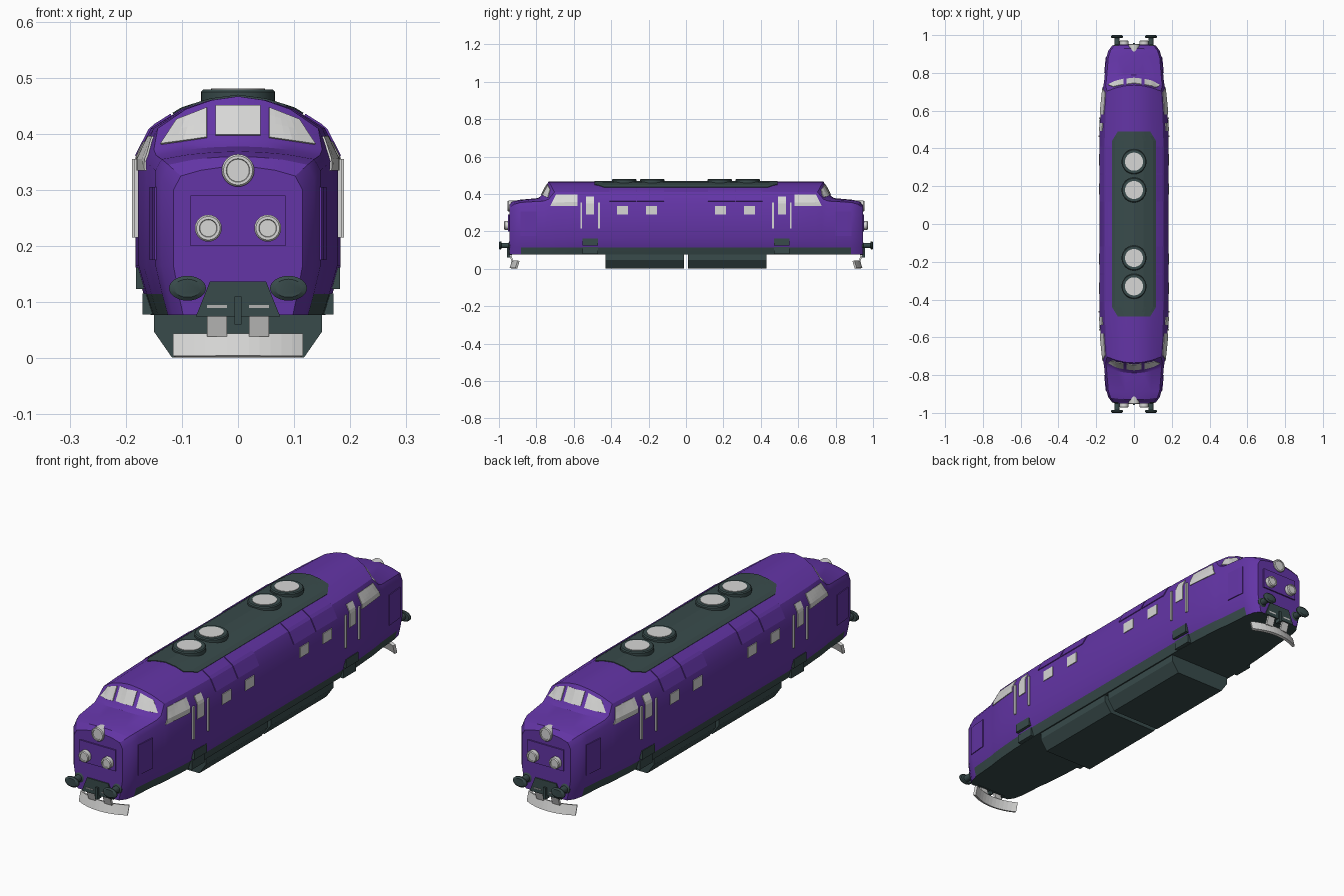
import bpy, bmesh, math
from mathutils import Vector
from mathutils.bvhtree import BVHTree

if "Cube" in bpy.data.objects:
    bpy.data.objects.remove(bpy.data.objects["Cube"])


def material(name, rgb):
    m = bpy.data.materials.new(name)
    m.use_nodes = True
    m.diffuse_color = (*rgb, 1)
    m.node_tree.nodes["Principled BSDF"].inputs["Base Color"].default_value = (*rgb, 1)
    return m


PURPLE = material("purple paint", (0.125, 0.035, 0.38))
DARK = material("dark slate green", (0.04, 0.07, 0.07))
GREY = material("light grey", (0.68, 0.68, 0.67))
SIDES = (-1, 1)


def finish(bm, name, mats, smooth=False):
    bmesh.ops.recalc_face_normals(bm, faces=bm.faces)
    me = bpy.data.meshes.new(name)
    bm.to_mesh(me)
    bm.free()
    ob = bpy.data.objects.new(name, me)
    bpy.context.collection.objects.link(ob)
    for m in mats:
        me.materials.append(m)
    if smooth:
        bpy.ops.object.select_all(action="DESELECT")
        ob.select_set(True)
        bpy.context.view_layer.objects.active = ob
        bpy.ops.object.shade_smooth_by_angle(angle=math.radians(30))
    return ob


def box(name, centre, size, mat):
    bm = bmesh.new()
    bmesh.ops.create_cube(bm, size=1)
    for v in bm.verts:
        v.co = Vector([c + s * k for c, s, k in zip(centre, size, v.co)])
    return finish(bm, name, [mat])


def turned(name, profile, origin, axis, mat, sides=24, squash=1):
    """Solid of revolution; profile is (radius, distance along axis)."""
    bm = bmesh.new()
    rot = Vector((0, 0, 1)).rotation_difference(Vector(axis))
    rings = []
    for r, d in profile:
        ring = []
        for i in range(sides):
            a = math.tau * i / sides
            p = rot @ Vector((r * math.cos(a), r * math.sin(a), d))
            p.z *= squash
            ring.append(bm.verts.new(p + Vector(origin)))
        rings.append(ring)
    for a, b in zip(rings, rings[1:]):
        for i in range(sides):
            k = (i + 1) % sides
            bm.faces.new((a[i], a[k], b[k], b[i]))
    bm.faces.new(rings[0])
    bm.faces.new(rings[-1])
    return finish(bm, name, [mat], True)


def prism(name, outline, y0, y1, mat):
    bm = bmesh.new()
    a, b = ([bm.verts.new((x, y, z)) for x, z in outline] for y in (y0, y1))
    bm.faces.new(a)
    bm.faces.new(b)
    for i in range(len(a)):
        k = (i + 1) % len(a)
        bm.faces.new((a[i], a[k], b[k], b[i]))
    return finish(bm, name, [mat])


# Body shell: cross-sections lofted from nose to nose
def section(y, bow, w, z_side, w_top, z_top, z_mid):
    rise = z_mid - z_top
    half = [(0.85 * w, 0.077), (0.92 * w, 0.115), (w, 0.165), (w, z_side), (w_top, z_top),
            (0.65 * w_top, z_top + 0.6 * rise), (0.33 * w_top, z_top + 0.88 * rise), (0, z_mid)]
    loop = half + [(-x, z) for x, z in reversed(half[:-1])]
    return [(x, y - bow * (x / 0.15) ** 2, z) for x, z in loop]


stations = [
    (0.45, 0, 0.183, 0.355, 0.155, 0.41, 0.467),
    (0.60, 0, 0.177, 0.355, 0.150, 0.41, 0.467),
    (0.735, 0.035, 0.168, 0.355, 0.143, 0.41, 0.467),
    (0.775, 0.04, 0.163, 0.35, 0.150, 0.372, 0.391),
    (0.79, 0.03, 0.158, 0.345, 0.146, 0.362, 0.378),
    (0.89, 0.01, 0.147, 0.335, 0.136, 0.355, 0.369),
    (0.93, 0.015, 0.136, 0.32, 0.124, 0.345, 0.36),
    (0.945, 0, 0.115, 0.30, 0.102, 0.325, 0.342),
]
half = [section(*s) for s in stations]
rings = [[(x, -y, z) for x, y, z in r] for r in reversed(half)] + half
bm = bmesh.new()
loft = [[bm.verts.new(p) for p in r] for r in rings]
n = len(loft[0])
for i, (a, b) in enumerate(zip(loft, loft[1:])):
    for j in range(n):
        k = (j + 1) % n
        f = bm.faces.new((a[j], a[k], b[k], b[j]))
        skirt = j in (0, n - 2) and 2 <= i <= len(loft) - 4
        f.material_index = int(skirt or j == n - 1)
bm.faces.new(loft[0])
bm.faces.new(loft[-1])
bmesh.ops.recalc_face_normals(bm, faces=bm.faces)
surface = BVHTree.FromBMesh(bm)
finish(bm, "body_shell", [PURPLE, DARK], True)


def patch(name, corners, axis, sign, mat, nu=4, nv=4, thick=0.007):
    """Thin plate that follows the shell, cast on to it along one axis."""
    bm = bmesh.new()
    a, b, c, d = (Vector(p) for p in corners)
    ray = Vector([-sign if i == axis else 0 for i in range(3)])
    grid = []
    for i in range(nu + 1):
        row = []
        for j in range(nv + 1):
            s, t = i / nu, j / nv
            p = list(a.lerp(b, s).lerp(d.lerp(c, s), t))
            p.insert(axis, 2 * sign)
            row.append(bm.verts.new(surface.ray_cast(Vector(p), ray)[0]))
        grid.append(row)
    for r, q in zip(grid, grid[1:]):
        for j in range(nv):
            bm.faces.new((r[j], r[j + 1], q[j + 1], q[j]))
    ob = finish(bm, name, [mat])
    mod = ob.modifiers.new("thickness", "SOLIDIFY")
    mod.thickness = thick
    mod.offset = 0
    return ob


def rect(u0, u1, v0, v1):
    return [(u0, v0), (u1, v0), (u1, v1), (u0, v1)]


# Roof panel with clipped corners, and fans
patch("roof_panel", rect(-0.115, 0.115, -0.44, 0.44), 2, 1, DARK, 14, 2, 0.006)
for e in SIDES:
    patch("roof_panel_end", [(-0.115, e * 0.44), (0.115, e * 0.44), (0.085, e * 0.49), (-0.085, e * 0.49)],
          2, 1, DARK, 14, 2, 0.006)
    for y in (0.18, 0.33):
        turned("fan_housing", [(0.066, 0), (0.066, 0.022), (0.062, 0.026), (0.05, 0.026)],
               (0, e * y, 0.453), (0, 0, 1), DARK, 32)
        turned("fan_disc", [(0.048, 0), (0.048, 0.028)], (0, e * y, 0.453), (0, 0, 1), GREY, 32)

for e in SIDES:
    out = (0, e, 0)
    # Windscreen panes
    patch("windscreen_centre", rect(-0.04, 0.04, 0.397, 0.45), 1, e, GREY)
    for s in SIDES:
        patch("windscreen_side", [(s * 0.055, 0.393), (s * 0.137, 0.381), (s * 0.108, 0.425), (s * 0.055, 0.446)],
              1, e, GREY, 6, 4)

    # Nose front: panel, lamps, coupler plate
    box("nose_panel", (0, e * 0.945, 0.245), (0.17, 0.012, 0.09), PURPLE)
    prism("coupler_plate", [(-0.075, 0.075), (0.075, 0.075), (0.05, 0.137), (-0.05, 0.137)],
          e * 0.93, e * 0.95, DARK)
    box("coupler_hook", (0, e * 0.945, 0.085), (0.012, 0.025, 0.05), DARK)
    turned("headlamp", [(0.029, 0), (0.029, 0.05), (0.026, 0.054), (0.021, 0.054), (0.02, 0.051)],
           (0, e * 0.9, 0.335), out, GREY)
    for s in SIDES:
        turned("marker_lamp", [(0.024, 0), (0.024, 0.025), (0.021, 0.029), (0.016, 0.029), (0.015, 0.026)],
               (s * 0.053, e * 0.943, 0.232), out, GREY)
        # Buffers with oval heads
        turned("buffer_stem", [(0.021, 0), (0.021, 0.03), (0.014, 0.034), (0.014, 0.075)],
               (s * 0.09, e * 0.915, 0.125), out, DARK)
        turned("buffer_head", [(0.028, 0), (0.033, 0.004), (0.033, 0.009), (0.024, 0.014)],
               (s * 0.09, e * 0.986, 0.125), out, DARK, 24, 0.67)
        # Guard hangers
        hanger = box("guard_hanger", (s * 0.0375, e * 0.937, 0.067), (0.035, 0.01, 0.056), GREY)
        for v in hanger.data.vertices:
            v.co.y += e * 0.35 * (v.co.z - 0.067)

    # Swept guard bar
    bm = bmesh.new()
    bar = []
    for i in range(13):
        x = -0.113 + 0.226 * i / 12
        y = 0.925 - 0.03 * (x / 0.113) ** 2
        bar.append([bm.verts.new((x, e * (y + dy), z)) for dy, z in ((0.012, 0.003), (0, 0.043))])
    for a, b in zip(bar, bar[1:]):
        bm.faces.new((a[0], b[0], b[1], a[1]))
    mod = finish(bm, "guard_bar", [GREY]).modifiers.new("thickness", "SOLIDIFY")
    mod.thickness = 0.012
    mod.offset = 0

    # Underframe tank
    prism("underframe_tank", [(-0.15, 0.08), (-0.15, 0.048), (-0.118, 0.002),
                              (0.118, 0.002), (0.15, 0.048), (0.15, 0.08)], e * 0.01, e * 0.43, DARK)

    # Body sides
    for s in SIDES:
        patch("cab_side_window", [(e * 0.58, 0.335), (e * 0.725, 0.335), (e * 0.695, 0.395), (e * 0.58, 0.395)],
              0, s, GREY, 6, 6)
        patch("door_window", rect(e * 0.492, e * 0.535, 0.29, 0.385), 0, s, GREY, 2, 8)
        patch("nose_side_panel", rect(e * 0.80, e * 0.885, 0.175, 0.305), 0, s, PURPLE)
        for y in (0.155, 0.31):
            patch("engine_room_window", rect(e * y, e * (y + 0.06), 0.29, 0.335), 0, s, GREY)
        for y in (0.118, 0.267):
            patch("upper_side_hatch", rect(e * y, e * (y + 0.143), 0.36, 0.433), 0, s, PURPLE, 2, 8)
        for y, x in ((0.465, 0.181), (0.56, 0.178)):
            box("door_handrail", (s * x, e * y, 0.285), (0.015, 0.009, 0.14), GREY)
        # Boarding steps
        for z, x in ((0.097, 0.16), (0.143, 0.172)):
            box("boarding_step", (s * x, e * 0.512, z), (0.02, 0.085, 0.038), DARK)
